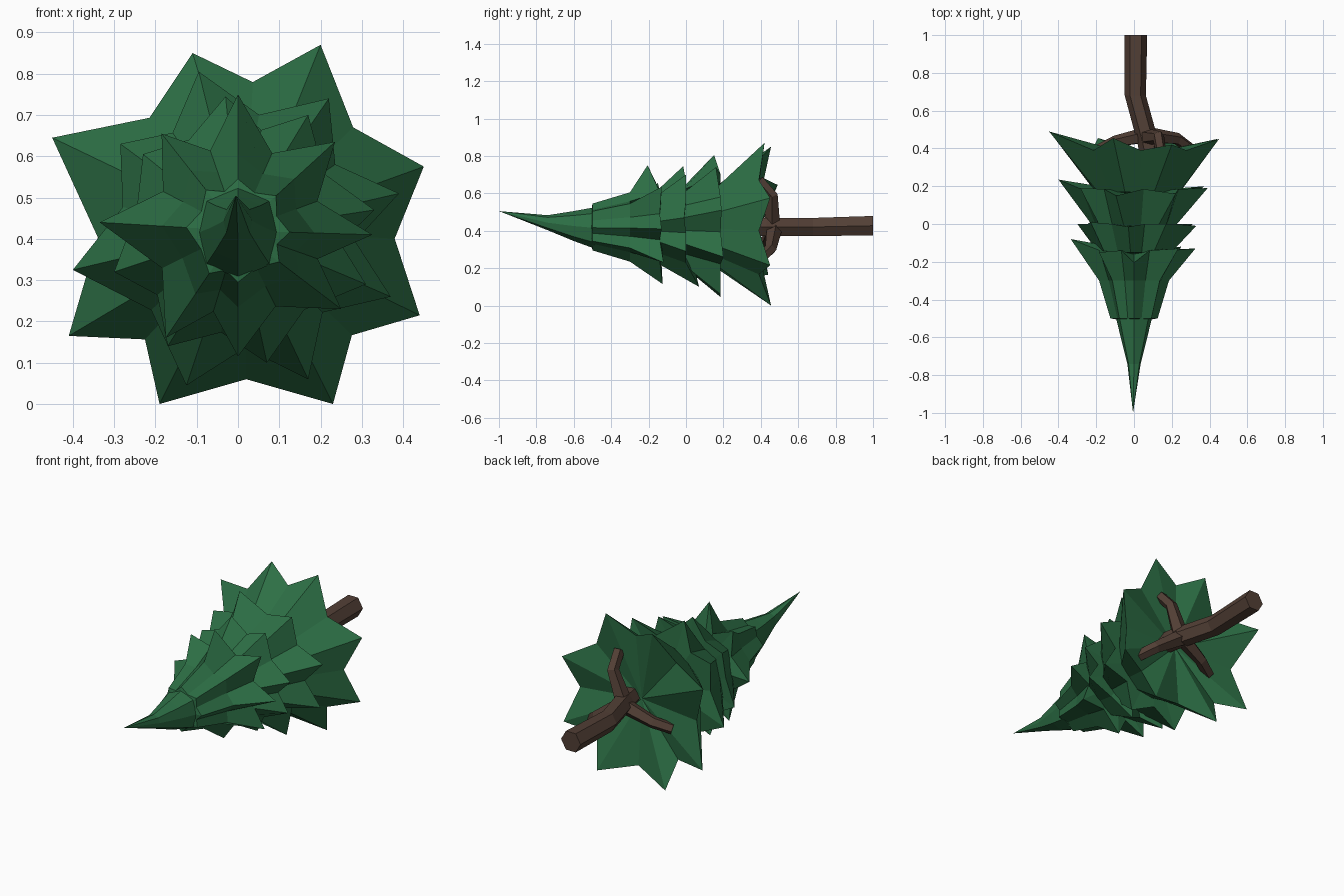
import bpy, bmesh, math
from mathutils import Vector

if "Cube" in bpy.data.objects:
    bpy.data.objects.remove(bpy.data.objects["Cube"])


def material(name, rgb):
    m = bpy.data.materials.new(name)
    m.diffuse_color = (*rgb, 1)
    m.use_nodes = True
    m.node_tree.nodes["Principled BSDF"].inputs["Base Color"].default_value = m.diffuse_color
    return m


GREEN = material("needles", (0.026, 0.16, 0.06))
BROWN = material("bark", (0.085, 0.05, 0.036))


def make(name, rings, mat, start=None, end=None):
    """Skin a stack of equal-size rings; close ends with a point or a flat cap."""
    bm = bmesh.new()
    vs = [[bm.verts.new(p) for p in r] for r in rings]
    n = len(vs[0])
    for a, b in zip(vs, vs[1:]):
        for i in range(n):
            j = (i + 1) % n
            bm.faces.new((a[i], a[j], b[j], b[i]))
    for ring, tip in ((vs[0], start), (vs[-1], end)):
        if tip is None:
            bm.faces.new(ring)
        else:
            t = bm.verts.new(tip)
            for i in range(n):
                bm.faces.new((ring[i], ring[(i + 1) % n], t))
    bmesh.ops.recalc_face_normals(bm, faces=bm.faces)
    me = bpy.data.meshes.new(name)
    bm.to_mesh(me)
    bm.free()
    me.materials.append(mat)
    ob = bpy.data.objects.new(name, me)
    bpy.context.collection.objects.link(ob)
    return ob


def rim(tips, cx, cz, valley_r, valley_y):
    """Zigzag edge: outer needle tips alternating with inner notches."""
    pts = []
    for i, t in enumerate(tips):
        u = tips[(i + 1) % len(tips)]
        a = Vector((t[0] - cx, t[2] - cz)).normalized()
        b = Vector((u[0] - cx, u[2] - cz)).normalized()
        d = (a + b).normalized() * valley_r
        pts += [Vector(t), Vector((cx + d.x, valley_y, cz + d.y))]
    return pts


def inner(edge, cx, cz, y, r_tip, r_valley):
    """Smaller ring at height y, following the angles of the zigzag edge."""
    out = []
    for i, p in enumerate(edge):
        d = Vector((p.x - cx, p.z - cz)).normalized() * (r_valley if i % 2 else r_tip)
        out.append(Vector((cx + d.x, y, cz + d.y)))
    return out


# Foliage tiers: tips, centre, notch radius, notch y, upper rings (y, r_tip, r_notch), apex, underside centre y
tiers = {
    "tier_bottom": ([(.20, .42, .87), (.45, .45, .575), (.44, .45, .215), (.23, .455, 0),
                     (-.19, .455, 0), (-.41, .44, .165), (-.45, .49, .645), (-.11, .455, .85)],
                    .02, .42, .36, .39, [(.17, .235, .225)], (.01, .15, .42), .36),
    "tier_lower": ([(.22, .16, .74), (.39, .19, .51), (.37, .2, .26), (.17, .185, .06),
                    (-.125, .185, .045), (-.40, .235, .325), (-.285, .19, .63), (-.095, .15, .805)],
                   .0, .42, .285, .185, [(-.01, .225, .205)], (0, -.03, .42), .17),
    "tier_middle": ([(.17, .0, .70), (.33, -.01, .47), (.31, .0, .29), (.07, .07, .10),
                     (-.17, .03, .14), (-.30, .0, .32), (-.23, .01, .605), (-.03, -.015, .745)],
                    .0, .42, .25, 0, [(-.15, .2, .18)], (0, -.17, .42), -.01),
    "tier_top": ([(.235, -.13, .635), (.325, -.13, .41), (.25, -.12, .23), (0, -.125, .115),
                  (-.175, -.13, .16), (-.335, -.08, .44), (-.185, -.15, .655), (0, -.205, .75)],
                 .0, .42, .205, -.14, [(-.3, .185, .15), (-.5, .125, .10)], (0, -.52, .42), -.14),
}
for name, (tips, cx, cz, vr, vy, ups, apex, under) in tiers.items():
    edge = rim(tips, cx, cz, vr, vy)
    rings = [edge] + [inner(edge, cx, cz, *u) for u in ups]
    make(name, rings, GREEN, (cx, under, cz), apex)

# Bent leader spike at the tip
spike = []
for y, z, r in ((-.49, .415, .11), (-.6, .425, .08), (-.74, .443, .04)):
    spike.append([(r * math.cos(k * math.tau / 8) * (1 if k % 2 else .88), y,
                   z + r * math.sin(k * math.tau / 8)) for k in range(8)])
make("tip_spike", spike, GREEN, (0, -.45, .42), (-.005, -1, .505))


def limb(name, path, radii, sides):
    """Faceted tube along a bent path."""
    pts = [Vector(p) for p in path]
    rings = []
    side = None
    for i, p in enumerate(pts):
        d = (pts[min(i + 1, len(pts) - 1)] - pts[max(i - 1, 0)]).normalized()
        if name == "trunk":
            d = Vector((0, 1, 0))
        ref = Vector((1, 0, 0)) if side is None and abs(d.x) < .7 else side or Vector((0, 1, 0))
        side = (ref - d * ref.dot(d)).normalized()
        up = d.cross(side)
        rings.append([p + radii[i] * (side * math.cos(k * math.tau / sides) +
                                      up * math.sin(k * math.tau / sides)) for k in range(sides)])
    make(name, rings, BROWN)


# Trunk and three bent side branches
limb("trunk", [(.09, .34, .42), (.075, .43, .42), (.007, .68, .42), (.01, 1, .427)],
     [.055, .057, .056, .06], 6)
limb("branch_up", [(.07, .46, .44), (.13, .46, .59), (.14, .39, .67)], [.045, .033, .03], 5)
limb("branch_right", [(.07, .47, .41), (.23, .45, .30), (.31, .39, .24)], [.045, .033, .03], 5)
limb("branch_left", [(.07, .47, .42), (-.1, .435, .35), (-.19, .39, .32)], [.045, .033, .03], 5)
